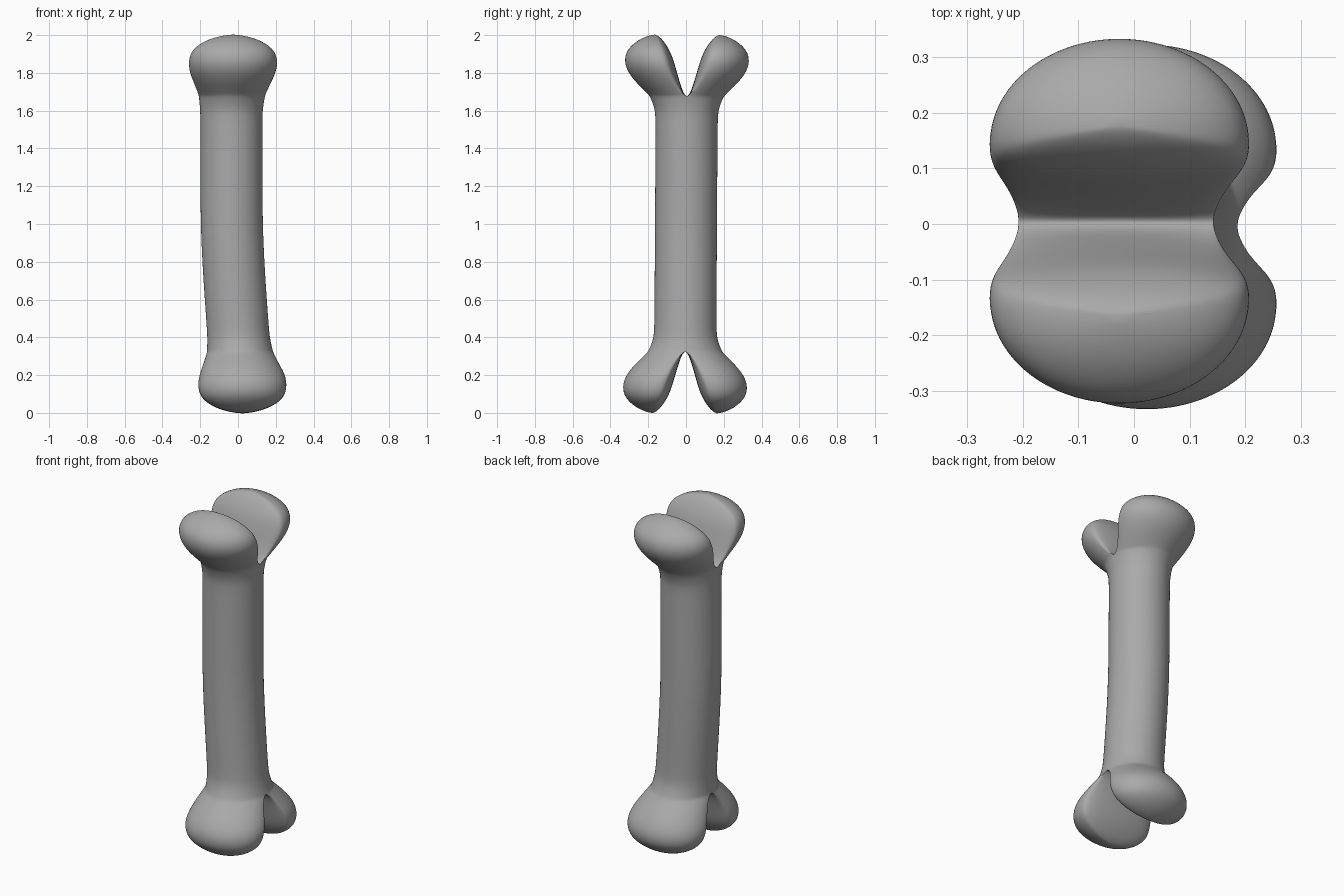
import bpy
import bmesh
from math import cos, sin, pi

default_cube = bpy.data.objects.get("Cube")
if default_cube:
    bpy.data.objects.remove(default_cube, do_unlink=True)

SIDES = 32
HEIGHT = 2.0
SADDLE = 3  # index of the row where the two knobs part

# Profile of one end: distance from the tip, half width,
# outer depth, depth of the widest point, inner depth
END_PROFILE = [
    (.46, .165, .165, 0, 0),
    (.40, .166, .168, 0, 0),
    (.35, .172, .185, 0, 0),
    (.325, .176, .198, 0, 0),
    (.315, .178, .205, .016, .012),
    (.29, .188, .23, .045, .024),
    (.25, .206, .272, .08, .037),
    (.20, .228, .312, .115, .052),
    (.15, .237, .331, .138, .066),
    (.10, .229, .327, .15, .083),
    (.06, .198, .30, .16, .105),
    (.025, .136, .255, .165, .13),
    (.006, .07, .21, .168, .152),
]
TIP_DEPTH = .17
TIP_RISE = .003

# Gentle sideways bend of the whole bone: height, sideways offset
BEND = [(0, .023), (.2, .023), (.4, .003), (.7, -.02), (1, -.034),
        (1.6, -.035), (1.85, -.026), (2, -.026)]


def bend_offset(z):
    """Sideways offset of the centre line at height z."""
    z = min(max(z, 0), HEIGHT)
    for (z0, x0), (z1, x1) in zip(BEND, BEND[1:]):
        if z <= z1:
            return x0 + (x1 - x0) * (z - z0) / (z1 - z0)
    return BEND[-1][1]


def add_ring(bm, z, width, outer, middle, inner):
    """Closed section: round outside, flattened towards the groove."""
    ring = []
    for k in range(SIDES):
        angle = 2 * pi * k / SIDES
        s = sin(angle)
        if s >= 0:
            y = middle + (outer - middle) * s
        else:
            y = middle - (middle - inner) * abs(s) ** 0.6
        ring.append(bm.verts.new((bend_offset(z) + width * cos(angle), y, z)))
    return ring


def make_material(name, colour):
    material = bpy.data.materials.new(name)
    material.use_nodes = True
    material.diffuse_color = colour
    shader = next(n for n in material.node_tree.nodes
                  if n.type == 'BSDF_PRINCIPLED')
    shader.inputs["Base Color"].default_value = colour
    return material


# Back half of the bone, lofted from bottom tip to top tip
bm = bmesh.new()
sections = [(row[0],) + row[1:] for row in reversed(END_PROFILE)]
sections += [(z,) + END_PROFILE[0][1:] for z in (.75, 1, 1.25)]
sections += [(HEIGHT - row[0],) + row[1:] for row in END_PROFILE]
rings = [add_ring(bm, *section) for section in sections]

for lower, upper in zip(rings, rings[1:]):
    for k in range(SIDES):
        n = (k + 1) % SIDES
        bm.faces.new((lower[k], lower[n], upper[n], upper[k]))

# Rounded tips
for ring, z in ((rings[0], -TIP_RISE), (rings[-1], HEIGHT + TIP_RISE)):
    tip = bm.verts.new((bend_offset(z), TIP_DEPTH, z))
    for k in range(SIDES):
        bm.faces.new((ring[k], ring[(k + 1) % SIDES], tip))

# Open the flat side of the shaft so the halves join into one skin
flat = [f for f in bm.faces if all(abs(v.co.y) < 1e-6 for v in f.verts)]
bmesh.ops.delete(bm, geom=flat, context='FACES')
bmesh.ops.recalc_face_normals(bm, faces=bm.faces)
for face in bm.faces:
    face.smooth = True

mesh = bpy.data.meshes.new("bone")
bm.to_mesh(mesh)
bm.free()
mesh.materials.append(make_material("bone grey", (.4, .4, .4, 1)))

bone = bpy.data.objects.new("bone", mesh)
bpy.context.collection.objects.link(bone)

# Front half, then smoothing over the seam
mirror = bone.modifiers.new("front half", 'MIRROR')
mirror.use_axis = (False, True, False)
mirror.use_clip = True
mirror.merge_threshold = 1e-4
smooth = bone.modifiers.new("smooth skin", 'SUBSURF')
smooth.levels = smooth.render_levels = 2

# Slight lean towards the back
bone.rotation_euler.x = -.006
bone.location.y = -.006
